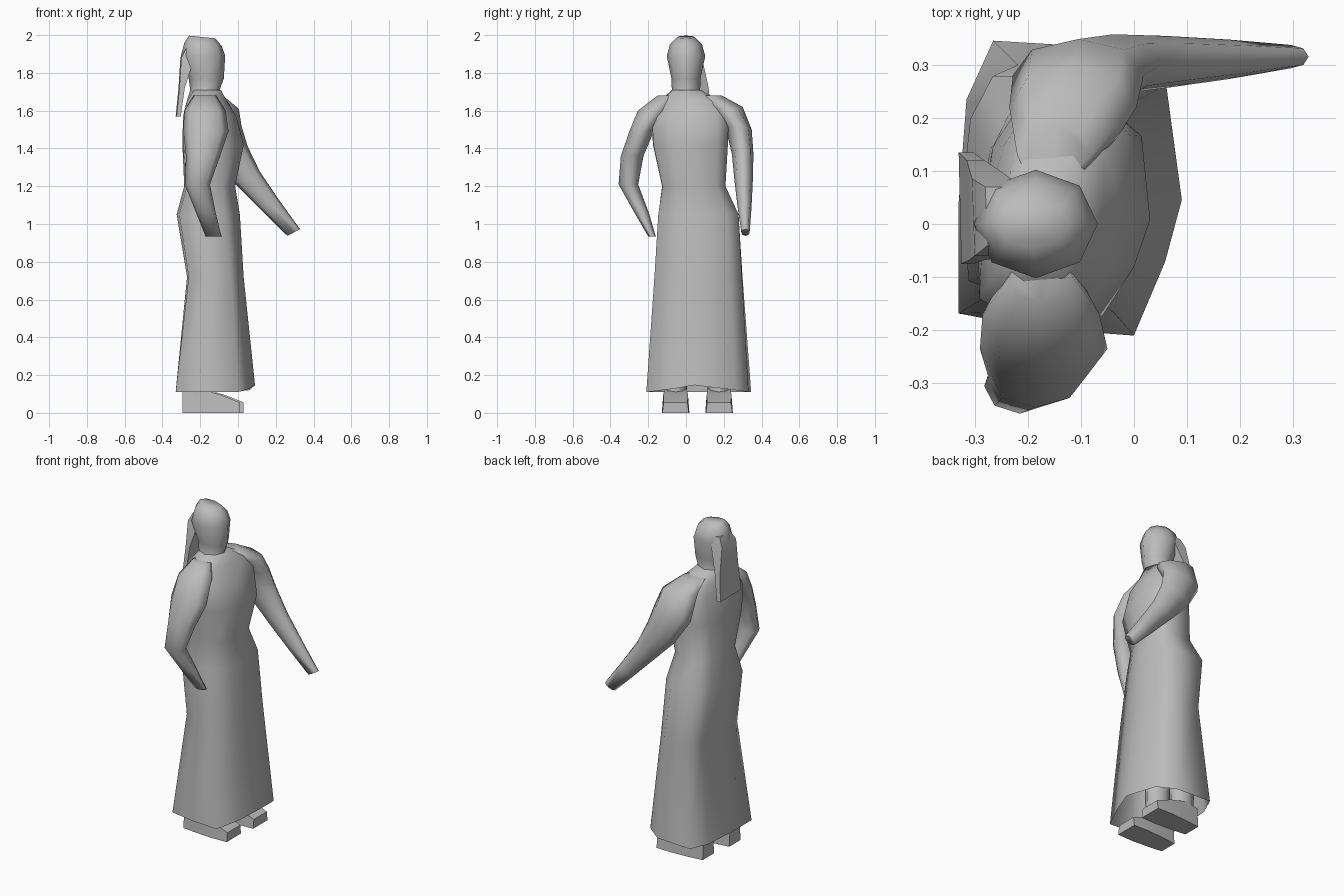
import bpy, bmesh
from math import sin, cos, pi, radians
from mathutils import Vector

if "Cube" in bpy.data.objects:
    bpy.data.objects.remove(bpy.data.objects["Cube"])

grey = bpy.data.materials.new("plain_grey")
grey.use_nodes = True
grey.diffuse_color = (0.5, 0.5, 0.5, 1)
grey.node_tree.nodes["Principled BSDF"].inputs["Base Color"].default_value = (0.5, 0.5, 0.5, 1)


def loft(name, rings, cap_start=True, cap_end=True, angle=85):
    """Skin a list of equal-length point rings."""
    bm = bmesh.new()
    loops = [[bm.verts.new(p) for p in ring] for ring in rings]
    n = len(loops[0])
    for low, high in zip(loops, loops[1:]):
        for i in range(n):
            j = (i + 1) % n
            bm.faces.new((low[i], low[j], high[j], high[i]))
    if cap_start:
        bm.faces.new(loops[0][::-1])
    if cap_end:
        bm.faces.new(loops[-1])
    bmesh.ops.recalc_face_normals(bm, faces=bm.faces)
    mesh = bpy.data.meshes.new(name)
    bm.to_mesh(mesh)
    bm.free()
    obj = bpy.data.objects.new(name, mesh)
    bpy.context.collection.objects.link(obj)
    mesh.materials.append(grey)
    bpy.ops.object.select_all(action='DESELECT')
    bpy.context.view_layer.objects.active = obj
    obj.select_set(True)
    bpy.ops.object.shade_smooth_by_angle(angle=radians(angle))
    return obj


def oval(x, y, z, a, b, tilt=0, sides=8):
    """Oval ring, tilted about the y axis."""
    t = radians(tilt)
    return [Vector((x + a * cos(k) * cos(t), y + b * sin(k), z + a * cos(k) * sin(t)))
            for k in (2 * pi * i / sides for i in range(sides))]


# Gown: hem outline that rounds off towards the shoulders
OUTLINE = [Vector(p) for p in ((1, -.08), (.86, .7), (.4, .95), (-.69, 1), (-.93, .6),
                               (-1, -.1), (-1, -.85), (-.3, -.95), (.57, -1), (.85, -.5))]


def gown_ring(z, x0, x1, y0, y1, roundness, lift=0, shear=0):
    """Lift raises the front of the hem, shear brings the left side forward."""
    ring = []
    for p in OUTLINE:
        q = p.lerp(p.normalized(), roundness)
        y = (y0 + y1) / 2 + q.y * (y1 - y0) / 2
        ring.append(Vector(((x0 + x1) / 2 + q.x * (x1 - x0) / 2 + shear * y, y,
                            z + lift * max(0, 1 - abs(p.y)) * max(0, p.x))))
    return ring


loft("gown", [gown_ring(*r) for r in (
    (.11, -.33, .09, -.21, .345, 0, .04),
    (.72, -.27, .03, -.175, .31, .25),
    (1.05, -.325, .01, -.157, .292, .35),
    (1.2, -.285, -.015, -.135, .22, .45),
    (1.42, -.295, .03, -.185, .235, .45, 0, .08),
    (1.57, -.285, -.01, -.195, .24, .5, 0, .16),
    (1.65, -.265, -.06, -.15, .19, .6, 0, .18),
    (1.71, -.25, -.09, -.078, .085, 1))], cap_start=False)

# Arms
loft("right_arm", [oval(*r) for r in (
    (-.175, -.1, 1.68, .06, .05),
    (-.175, -.17, 1.6, .11, .085),
    (-.17, -.235, 1.49, .12, .065),
    (-.185, -.285, 1.36, .09, .06),
    (-.215, -.305, 1.21, .067, .052),
    (-.17, -.235, 1.06, .052, .038),
    (-.13, -.18, .935, .042, .02))])
loft("left_arm", [oval(*r) for r in (
    (-.15, .13, 1.68, .07, .06),
    (-.115, .22, 1.62, .12, .08, -5),
    (-.105, .28, 1.5, .125, .068, 10),
    (-.04, .3, 1.37, .1, .057, 25),
    (.06, .305, 1.235, .07, .049, 38),
    (.18, .31, 1.09, .052, .037, 38),
    (.295, .315, .955, .038, .022, 28))])

# Head and neck
loft("head", [oval(*r) for r in (
    (-.17, 0, 1.62, .11, .11),
    (-.175, 0, 1.71, .078, .075),
    (-.168, 0, 1.77, .093, .077),
    (-.185, 0, 1.89, .117, .102),
    (-.185, 0, 1.95, .1, .085, -5),
    (-.19, 0, 1.99, .07, .045, -6))])

# Hanging hair behind the head
loft("hair_fall", [[(xb, y0, z), (xb - .005, y1, z), (xf, y1, z), (xf, y0, z)]
                   for z, xb, xf, y0, y1 in (
    (1.93, -.275, -.22, -.04, .07),
    (1.88, -.3, -.23, -.06, .085),
    (1.72, -.31, -.282, -.068, .12),
    (1.57, -.325, -.303, -.075, .135))], angle=30)

# Legs and feet
for side, y, x in (("right", -.055, -.02), ("left", .175, 0)):
    loft(side + "_leg", [oval(x - .2, y, z, a, b) for z, a, b in (
        (.02, .07, .06), (.13, .075, .06), (.4, .08, .065))])
    loft(side + "_foot", [
        [(x + px, y - w, 0), (x + px, y + w, 0), (x + px, y + w * .9, h), (x + px, y - w * .9, h)]
        for px, w, h in ((-.275, .055, .12), (-.19, .065, .13), (-.07, .073, .095),
                         (.03, .07, .055))], angle=60)
